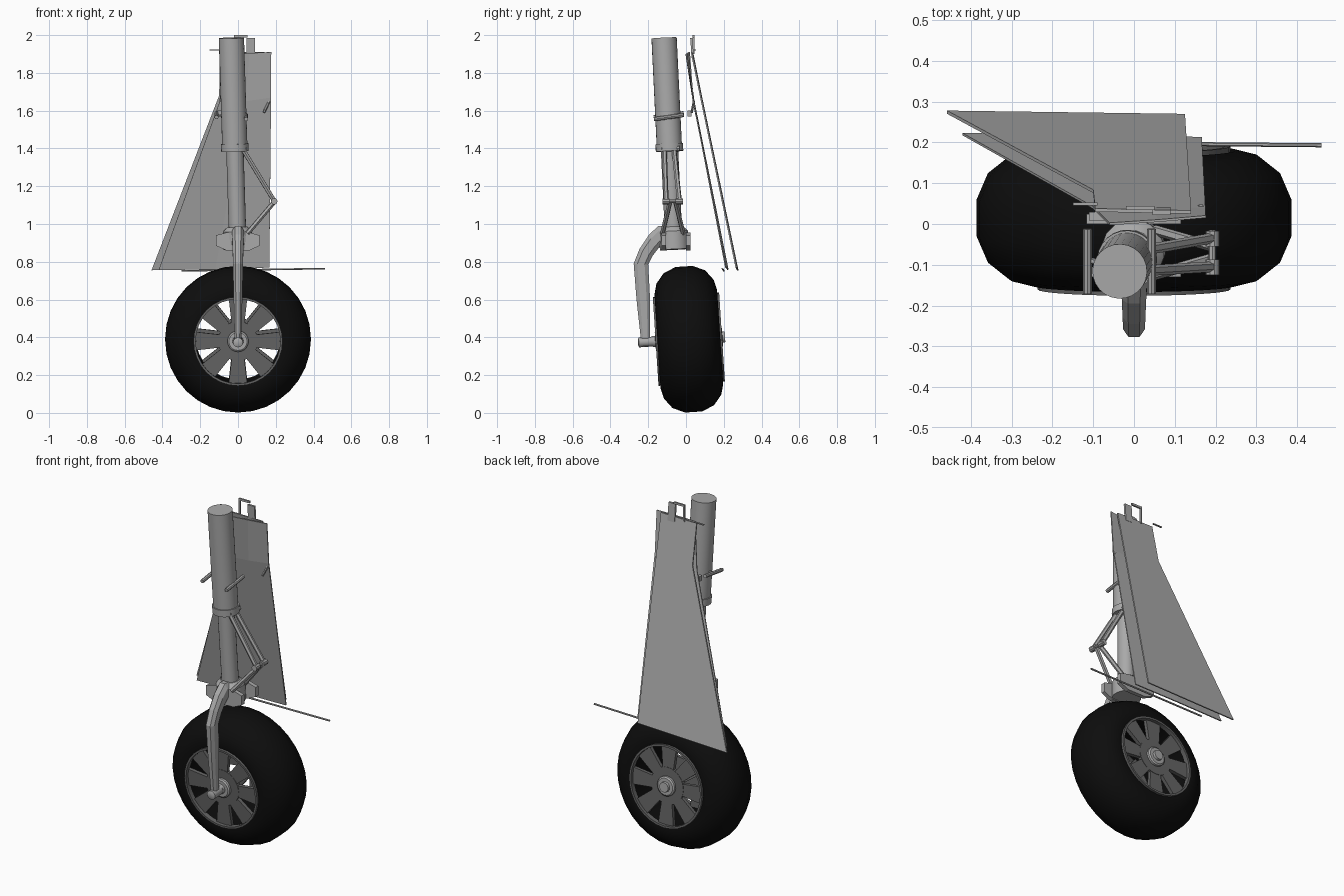
import bpy, bmesh, math
from mathutils import Vector, Matrix

if "Cube" in bpy.data.objects:
    bpy.data.objects.remove(bpy.data.objects["Cube"])

def material(name, v):
    m = bpy.data.materials.new(name)
    m.diffuse_color = (v, v, v, 1)
    m.use_nodes = True
    m.node_tree.nodes["Principled BSDF"].inputs["Base Color"].default_value = m.diffuse_color
    return m

GREY = material("light grey paint", 0.40)
DARK = material("dark grey wheel", 0.13)
RUBBER = material("black rubber", 0.004)

def make(name, bm, mat, smooth=False):
    bmesh.ops.recalc_face_normals(bm, faces=bm.faces)
    me = bpy.data.meshes.new(name)
    bm.to_mesh(me)
    bm.free()
    ob = bpy.data.objects.new(name, me)
    bpy.context.collection.objects.link(ob)
    me.materials.append(mat)
    if smooth:
        bpy.ops.object.select_all(action='DESELECT')
        ob.select_set(True)
        bpy.context.view_layer.objects.active = ob
        bpy.ops.object.shade_smooth_by_angle(angle=math.radians(35))
    return ob

def loft(name, rings, mat, smooth=False, capped=True, loop=False):
    """Skin a list of closed rings of points."""
    bm = bmesh.new()
    vs = [[bm.verts.new(p) for p in r] for r in rings]
    n = len(vs[0])
    pairs = list(zip(vs, vs[1:])) + ([(vs[-1], vs[0])] if loop else [])
    for a, b in pairs:
        for i in range(n):
            j = (i + 1) % n
            bm.faces.new((a[i], a[j], b[j], b[i]))
    if capped and not loop:
        bm.faces.new(vs[0])
        bm.faces.new(vs[-1])
    return make(name, bm, mat, smooth)

def tube(name, a, b, r, mat=GREY, n=16, steps=None):
    """Round bar from a to b; steps = [(fraction, radius)] for a turned profile."""
    a, b = Vector(a), Vector(b)
    q = (b - a).to_track_quat('Z', 'Y')
    rings = [[a.lerp(b, t) + q @ Vector((s * math.cos(k * math.tau / n), s * math.sin(k * math.tau / n), 0))
              for k in range(n)] for t, s in (steps or [(0, r), (1, r)])]
    return loft(name, rings, mat, n > 6)

def box(name, lo, hi, mat=GREY):
    rings = [[(lo[0], lo[1], z), (hi[0], lo[1], z), (hi[0], hi[1], z), (lo[0], hi[1], z)] for z in (lo[2], hi[2])]
    return loft(name, rings, mat)

def plate(name, pts, thick, mat=GREY):
    """Flat polygon thickened along y."""
    off = Vector((0, thick, 0))
    return loft(name, [[Vector(p) for p in pts], [Vector(p) + off for p in pts]], mat)

# ---------- wheel (leans slightly toward the front) ----------
WHEEL = Matrix.Translation((0, 0.015, 0.39)) @ Matrix.Rotation(math.radians(3.7), 4, 'X')

def lathe(name, profile, mat, n=32, loop=True):
    rings = [[WHEEL @ Vector((r * math.cos(k * math.tau / n), y, r * math.sin(k * math.tau / n)))
              for k in range(n)] for y, r in profile]
    return loft(name, rings, mat, True, loop=loop)

side = [(0.045, 0.386), (0.11, 0.358), (0.152, 0.305), (0.166, 0.25), (0.16, 0.226)]
lathe("tyre", [(-y, r) for y, r in reversed(side)] + side, RUBBER)

for s, label in ((-1, "front"), (1, "rear")):
    lathe(label + "_rim_lip", [(s * 0.150, 0.224), (s * 0.176, 0.224), (s * 0.176, 0.236), (s * 0.150, 0.236)], DARK)
    # spoked disc: centre plate plus eight wedge spokes
    lathe(label + "_wheel_centre", [(s * 0.135, 0.105), (s * 0.160, 0.105)], DARK, loop=False)
    for k in range(8):
        c = k * math.tau / 8
        pts = []
        for r, da in ((0.095, -0.36), (0.228, -0.215), (0.228, 0.215), (0.095, 0.36)):
            pts.append((r * math.sin(c + da), r * math.cos(c + da)))
        loft(f"{label}_spoke_{k}", [[WHEEL @ Vector((x, s * y, z)) for x, z in pts] for y in (0.137, 0.158)], DARK)
    lathe(label + "_hub", [(s * 0.14, 0.056), (s * 0.172, 0.056), (s * 0.178, 0.048)], GREY, 20, False)
    lathe(label + "_hub_cap", [(s * 0.17, 0.03), (s * 0.192, 0.028)], GREY, 16, False)
lathe("axle", [(-0.27, 0.016), (-0.265, 0.026), (-0.16, 0.026), (0.15, 0.026)], GREY, 16, False)

# ---------- shock strut ----------
TOP, LOW = Vector((-0.035, -0.116, 1.985)), Vector((0.0, -0.062, 0.87))
def on_strut(z):
    return TOP.lerp(LOW, (TOP.z - z) / (TOP.z - LOW.z))
tube("upper_strut", on_strut(1.985), on_strut(1.40), 0.067, n=24)
tube("strut_collar", on_strut(1.425), on_strut(1.385), 0.073, n=24)
tube("lower_strut", on_strut(1.40), on_strut(0.95), 0.046, n=20)
tube("strut_foot", on_strut(0.985), on_strut(0.865), 0.07, n=16,
     steps=[(0, 0.052), (0.12, 0.07), (0.2, 0.078), (1, 0.078)])

# towing lugs on the strut foot
for y, label in ((-0.13, "front"), (0.0, "rear")):
    plate(label + "_lug", [(-0.117, y, 0.94), (-0.06, y, 0.955), (0.06, y, 0.955), (0.115, y, 0.94),
                           (0.115, y, 0.885), (0.06, y, 0.86), (-0.06, y, 0.86), (-0.117, y, 0.885)], 0.024)

# ---------- single-sided fork arm: outer y,z / inner y,z / half width ----------
arm = [(-0.06, 0.985, -0.06, 0.89, 0.036), (-0.145, 0.99, -0.135, 0.885, 0.032),
       (-0.195, 0.945, -0.155, 0.86, 0.03), (-0.245, 0.87, -0.178, 0.83, 0.028),
       (-0.277, 0.79, -0.20, 0.785, 0.027), (-0.262, 0.60, -0.19, 0.60, 0.023),
       (-0.24, 0.40, -0.19, 0.40, 0.018), (-0.236, 0.352, -0.19, 0.352, 0.015)]
rings = []
for yo, zo, yi, zi, w in arm:
    o, i = Vector((0, yo, zo)), Vector((0, yi, zi))
    m1, m2 = o.lerp(i, 0.25), o.lerp(i, 0.75)
    rings.append([(w * f, p.y, p.z) for p, f in ((o, -0.5), (m1, -1), (m2, -1), (i, -0.5),
                                                 (i, 0.5), (m2, 1), (m1, 1), (o, 0.5))])
loft("fork_arm", rings, GREY)

# ---------- scissor links ----------
for yt, ya, yb, k in ((-0.115, -0.105, -0.125, 1), (-0.065, -0.035, -0.015, 2)):
    tube(f"upper_link_{k}", (0.02, yt, 1.405), (0.19, ya, 1.125), 0.013, n=6)
    tube(f"lower_link_{k}", (0.19, ya + (0.02 if k == 1 else -0.02), 1.115), (0.05, yb, 0.95), 0.013, n=6)
    tube(f"link_lug_{k}", (0.192, ya - 0.02, 1.12), (0.192, ya + 0.018, 1.12), 0.017, n=10)
tube("link_bolt", (0.192, -0.115, 1.12), (0.192, -0.015, 1.12), 0.009, n=8)
tube("link_cross_pin", (0.03, -0.13, 1.40), (0.03, -0.035, 1.40), 0.016, n=8)

# side pegs on the upper strut
for x, z, k in ((-0.114, 1.575, "left"), (0.043, 1.565, "right")):
    tube(k + "_peg", (x, -0.17, z - 0.01), (x, -0.012, z + 0.012), 0.011, n=8)
    tube(k + "_peg_mount", (x, -0.09, z), (-0.03, -0.1, z), 0.008, n=6)

# ---------- doors ----------
plate("outer_door", [(-0.095, 0.03, 1.91), (-0.10, 0.076, 1.68), (-0.458, 0.27, 0.755),
                     (0.125, 0.262, 0.77), (0.14, 0.025, 1.91)], 0.008)

# inner door with a kink below its top
bm = bmesh.new()
rows = [((-0.06, -0.0, 1.90), (0.06, 0.008, 1.905), (0.176, 0.018, 1.91)),
        ((-0.10, 0.04, 1.64), (0.04, 0.042, 1.65), (0.175, 0.036, 1.67)),
        ((-0.42, 0.22, 0.757), (-0.12, 0.222, 0.76), (0.166, 0.21, 0.77))]
vs = [[bm.verts.new(p) for p in r] for r in rows]
for a, b in zip(vs, vs[1:]):
    for i in range(2):
        bm.faces.new((a[i], a[i + 1], b[i + 1], b[i]))
inner = make("inner_door", bm, GREY)
sol = inner.modifiers.new("thickness", 'SOLIDIFY')
sol.thickness = 0.006
sol.offset = 0

# hinge plates and brackets along the door top
plate("hinge_plate_tall", [(0.045, 0.03, 1.88), (0.09, 0.03, 1.88), (0.09, 0.022, 1.985), (0.045, 0.022, 1.985)], 0.012)
box("hinge_bar", (-0.02, 0.034, 1.988), (0.05, 0.044, 2.0))
box("hinge_post", (-0.02, 0.034, 1.90), (-0.01, 0.044, 2.0))
box("hinge_wire", (-0.15, 0.045, 1.918), (-0.09, 0.053, 1.924))
box("door_bracket", (-0.11, 0.008, 1.57), (-0.06, 0.03, 1.60))
tube("door_catch", (0.137, 0.03, 1.59), (0.165, 0.042, 1.65), 0.007, n=6)

# thin rod along the lower door edge
tube("lower_rod", (-0.30, 0.20, 0.752), (0.46, 0.193, 0.764), 0.005, n=6)
